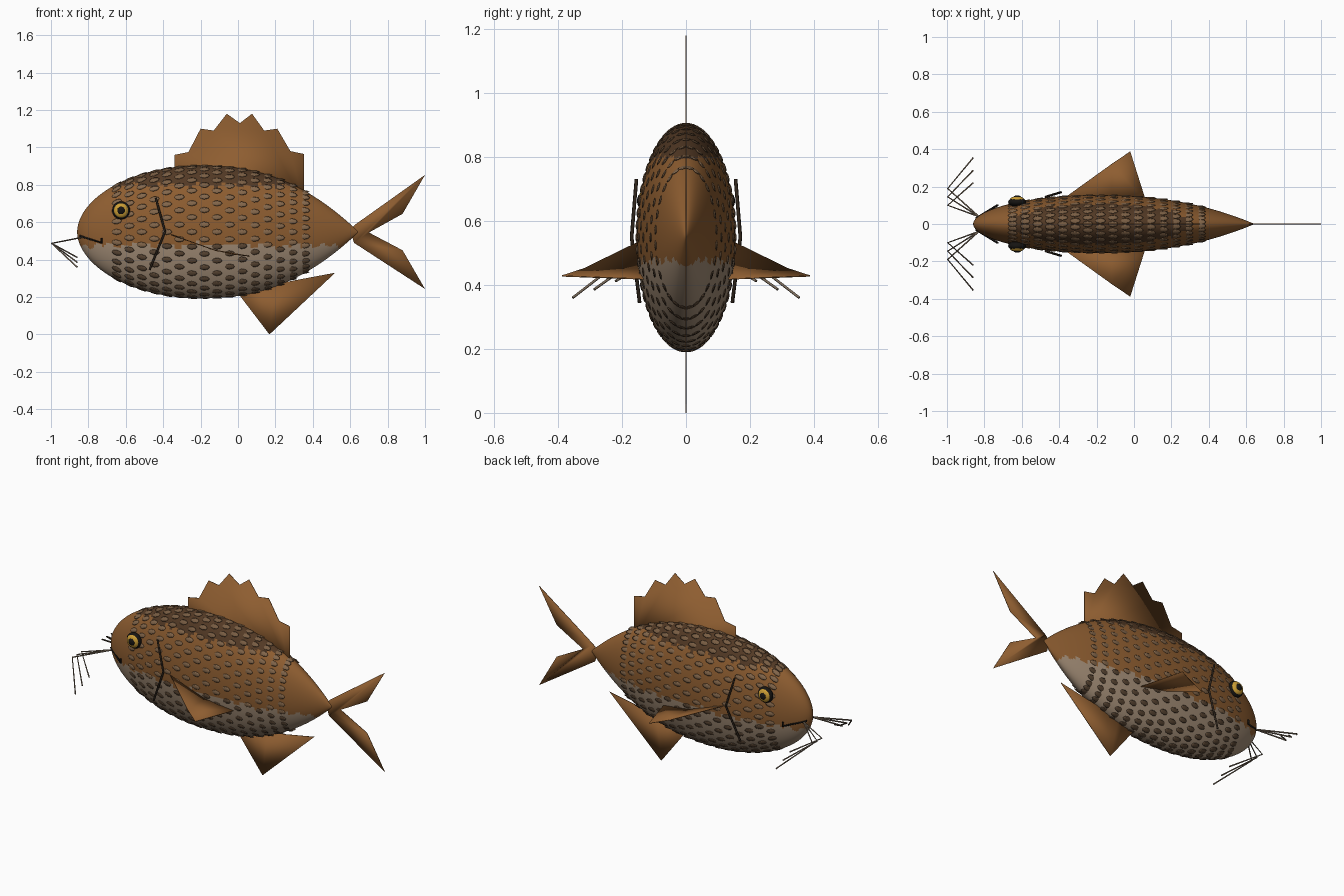
import bpy, bmesh, math
from mathutils import Matrix, Vector

if "Cube" in bpy.data.objects:
    bpy.data.objects.remove(bpy.data.objects["Cube"])

MID_Z = 0.548
FLATTEN = 0.435
BACK_Z, BELLY_Z = 0.795, 0.475


def material(name, r, g, b):
    m = bpy.data.materials.new(name)
    m.use_nodes = True
    m.diffuse_color = (r, g, b, 1)
    m.node_tree.nodes["Principled BSDF"].inputs["Base Color"].default_value = (r, g, b, 1)
    return m


brown = material("body brown", 0.27, 0.11, 0.03)
dark_brown = material("back dark brown", 0.085, 0.041, 0.018)
tan = material("belly tan", 0.35, 0.255, 0.175)
scale_light = material("side scale", 0.23, 0.135, 0.07)
scale_back = material("back scale", 0.19, 0.11, 0.056)
scale_dark = material("belly scale", 0.1, 0.06, 0.033)
black = material("black", 0.008, 0.007, 0.006)
gold = material("eye gold", 0.6, 0.34, 0.035)
whisker = material("whisker grey", 0.2, 0.15, 0.105)
gill_brown = material("gill dark brown", 0.028, 0.018, 0.011)


def finish(name, bm, mats):
    mesh = bpy.data.meshes.new(name)
    bm.to_mesh(mesh)
    bm.free()
    for m in mats:
        mesh.materials.append(m)
    for p in mesh.polygons:
        p.use_smooth = True
    ob = bpy.data.objects.new(name, mesh)
    bpy.context.collection.objects.link(ob)
    return ob


def radius(x):
    # blunt rounded head, longer tapering tail
    if x < -0.2:
        u = min(1, (-0.2 - x) / 0.66)
        return 0.355 * (1 - u * u) ** 0.53
    u = min(1, (x + 0.2) / 0.845)
    return 0.355 * (1 - u ** 2.3)


def on_body(x, a):
    r = radius(x)
    return Vector((x, r * FLATTEN * math.cos(a), MID_Z + r * math.sin(a)))


# Body: lofted elliptical rings, coloured by height with ragged borders
RINGS, SEGS = 120, 96
bm = bmesh.new()
rings = []
for i in range(1, RINGS):
    x = -0.1075 - 0.7525 * math.cos(math.pi * i / RINGS)
    rings.append([bm.verts.new(on_body(x, math.tau * j / SEGS)) for j in range(SEGS)])
nose = bm.verts.new((-0.86, 0, MID_Z))
tail = bm.verts.new((0.645, 0, MID_Z))
for j in range(SEGS):
    k = (j + 1) % SEGS
    for a, b in zip(rings, rings[1:]):
        bm.faces.new((a[j], a[k], b[k], b[j]))
    bm.faces.new((nose, rings[0][k], rings[0][j]))
    bm.faces.new((tail, rings[-1][j], rings[-1][k]))
bmesh.ops.recalc_face_normals(bm, faces=bm.faces)
for f in bm.faces:
    c = f.calc_center_median()
    z = c.z + 0.011 * math.sin(94 * c.x) + 0.007 * math.sin(37 * c.x)
    if z > BACK_Z:
        f.material_index = 1
    elif z < BELLY_Z:
        f.material_index = 2
finish("body", bm, [brown, dark_brown, tan])

# Scales: staggered rings of thin ovals; toward the tail they stay level, so the rear edge lifts
bm = bmesh.new()
COLUMNS, AROUND = 16, 28
for i in range(COLUMNS):
    x = -0.65 + i * 0.067
    for j in range(AROUND):
        a = math.tau * (j + 0.5 * (i % 2)) / AROUND
        p = on_body(x, a)
        across = (on_body(x, a + 0.01) - on_body(x, a - 0.01)).normalized()
        along = (on_body(x + 0.01, a) - on_body(x - 0.01, a)).normalized()
        if x > -0.2:
            along = along.lerp(Vector((1, 0, 0)), 0.6).normalized()
        out = along.cross(across)
        if out.dot(p - Vector((x, 0, MID_Z))) < 0:
            across = -across
            out = -out
        along = (along + out * 0.06).normalized()
        out = along.cross(across).normalized()
        frame = Matrix((along, across, out)).transposed().to_4x4()
        new = bmesh.ops.create_uvsphere(
            bm, u_segments=8, v_segments=4, radius=1,
            matrix=Matrix.Translation(p) @ frame @ Matrix.Diagonal((0.03, 0.0155, 0.0035, 1)))
        for f in {f for v in new["verts"] for f in v.link_faces}:
            f.material_index = 1 if p.z > BACK_Z else 2 if p.z < BELLY_Z else 0
bmesh.ops.recalc_face_normals(bm, faces=bm.faces)
finish("scales", bm, [scale_light, scale_back, scale_dark])


# Thin fins on the centre plane
def flat_fin(name, outline):
    bm = bmesh.new()
    bm.faces.new([bm.verts.new((x, -0.002, z)) for x, z in outline])
    ext = bmesh.ops.extrude_face_region(bm, geom=bm.faces[:])
    verts = [g for g in ext["geom"] if isinstance(g, bmesh.types.BMVert)]
    bmesh.ops.translate(bm, verts=verts, vec=(0, 0.004, 0))
    bmesh.ops.recalc_face_normals(bm, faces=bm.faces)
    finish(name, bm, [brown])


flat_fin("dorsal_fin", [
    (-0.34, 0.8), (-0.34, 0.96), (-0.265, 0.975), (-0.2, 1.1), (-0.13, 1.09), (-0.06, 1.18),
    (0.01, 1.13), (0.075, 1.18), (0.14, 1.09), (0.21, 1.1), (0.28, 0.98), (0.353, 0.965), (0.353, 0.7)])
flat_fin("tail_fin", [
    (0.6, 0.56), (0.63, 0.59), (1, 0.853), (0.88, 0.645), (0.7, 0.545),
    (0.88, 0.45), (1, 0.243), (0.62, 0.49)])
flat_fin("anal_fin", [(0, 0.22), (0.168, 0), (0.52, 0.33), (0.2, 0.27), (0.1, 0.3)])


# Round lines along a path
def line(name, points, thickness, mat):
    cu = bpy.data.curves.new(name, "CURVE")
    cu.dimensions = "3D"
    cu.bevel_depth = thickness
    cu.bevel_resolution = 1
    cu.use_fill_caps = True
    sp = cu.splines.new("POLY")
    sp.points.add(len(points) - 1)
    for pt, co in zip(sp.points, points):
        pt.co = (*co, 1)
    cu.materials.append(mat)
    bpy.context.collection.objects.link(bpy.data.objects.new(name, cu))


def disc(name, centre, size, depth, mat):
    bm = bmesh.new()
    bmesh.ops.create_uvsphere(
        bm, u_segments=24, v_segments=12, radius=1,
        matrix=Matrix.Translation(centre) @ Matrix.Diagonal((size, depth, size, 1)))
    finish(name, bm, [mat])


# Paired parts on both flanks
for side, s in (("front", -1), ("back", 1)):
    # pectoral fin, creased across its width
    bm = bmesh.new()
    root, edge, tip, rear, mid = [bm.verts.new((x, s * y, z)) for x, y, z in (
        (-0.37, 0.14, 0.54), (-0.12, 0.32, 0.452), (-0.02, 0.388, 0.43),
        (0.065, 0.12, 0.42), (-0.12, 0.12, 0.45))]
    bm.faces.new((root, edge, mid))
    bm.faces.new((edge, tip, rear, mid))
    bmesh.ops.recalc_face_normals(bm, faces=bm.faces)
    fin = finish(side + "_pectoral_fin", bm, [brown])
    fin.modifiers.new("thickness", "SOLIDIFY").thickness = 0.004

    # eye: dark rim, gold iris, dark pupil
    disc(side + "_eye_rim", (-0.625, s * 0.117, 0.663), 0.048, 0.026, black)
    disc(side + "_eye_iris", (-0.625, s * 0.13, 0.663), 0.039, 0.018, gold)
    disc(side + "_eye_pupil", (-0.625, s * 0.141, 0.663), 0.022, 0.012, black)

    line(side + "_gill", [(-0.44, s * 0.155, 0.73), (-0.39, s * 0.17, 0.55),
                          (-0.473, s * 0.145, 0.345)], 0.006, gill_brown)
    line(side + "_mouth", [(-0.845, s * 0.03, 0.527), (-0.73, s * 0.1, 0.49),
                           (-0.73, s * 0.1, 0.515)], 0.006, black)
    for n in range(3):
        line(f"{side}_whisker_{n + 1}", [
            (-0.83, s * 0.04, 0.52), (-0.996, s * (0.1 + 0.045 * n), 0.487),
            (-0.86, s * (0.22 + 0.067 * n), 0.412 - 0.026 * n)], 0.0042, whisker)
